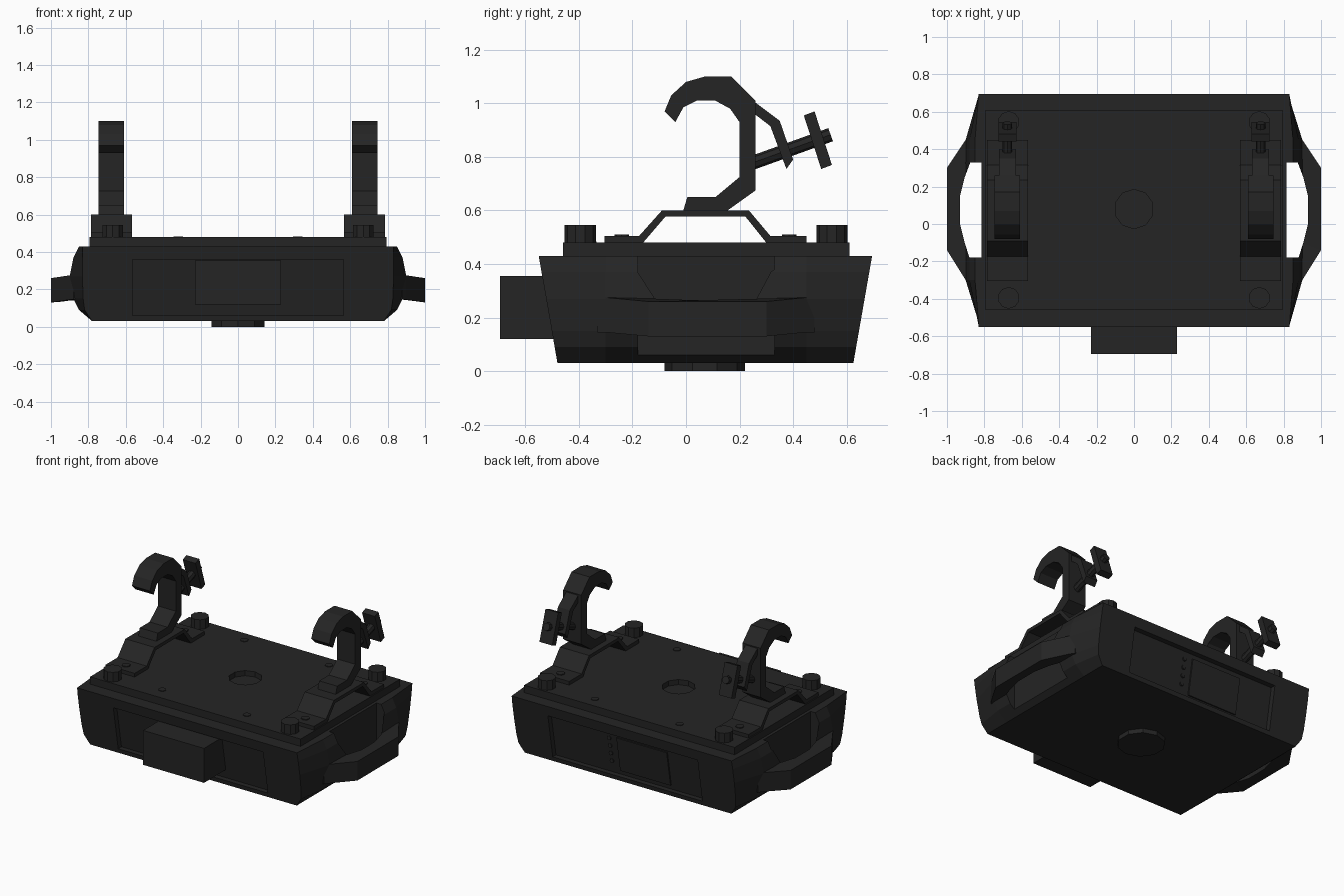
import bpy, bmesh
from mathutils import Vector

cube = bpy.data.objects.get("Cube")
if cube:
    bpy.data.objects.remove(cube, do_unlink=True)

black = bpy.data.materials.new("matte_black")
black.use_nodes = True
COLOUR = (0.018, 0.018, 0.018, 1)
black.diffuse_color = COLOUR
bsdf = next(n for n in black.node_tree.nodes if n.type == 'BSDF_PRINCIPLED')
bsdf.inputs["Base Color"].default_value = COLOUR
bsdf.inputs["Roughness"].default_value = 0.7


def finish(name, bm):
    bmesh.ops.recalc_face_normals(bm, faces=bm.faces)
    mesh = bpy.data.meshes.new(name)
    bm.to_mesh(mesh)
    bm.free()
    mesh.materials.append(black)
    obj = bpy.data.objects.new(name, mesh)
    bpy.context.scene.collection.objects.link(obj)
    return obj


def loft(name, rings):
    """Skin a series of closed rings and cap both ends."""
    bm = bmesh.new()
    loops = [[bm.verts.new(p) for p in ring] for ring in rings]
    n = len(loops[0])
    for a, b in zip(loops, loops[1:]):
        for i in range(n):
            j = (i + 1) % n
            bm.faces.new((a[i], a[j], b[j], b[i]))
    bm.faces.new(loops[0])
    bm.faces.new(loops[-1])
    return finish(name, bm)


def side_prism(name, profile, x0, x1):
    """Extrude a (y, z) profile along x."""
    return loft(name, [[(x, y, z) for y, z in profile] for x in (x0, x1)])


def box(name, x0, x1, y0, y1, z0, z1):
    return side_prism(name, [(y0, z0), (y1, z0), (y1, z1), (y0, z1)], x0, x1)


def rod(name, start, end, radius, sides=10):
    start, end = Vector(start), Vector(end)
    axis = end - start
    bm = bmesh.new()
    bmesh.ops.create_cone(bm, cap_ends=True, segments=sides, radius1=radius,
                          radius2=radius, depth=axis.length)
    turn = Vector((0, 0, 1)).rotation_difference(axis)
    for v in bm.verts:
        v.co = turn @ v.co + (start + end) / 2
    return finish(name, bm)


def cut(obj, cutters):
    """Subtract the cutters, then delete them."""
    for c in cutters:
        c.hide_render = True
        mod = obj.modifiers.new("cut", 'BOOLEAN')
        mod.operation, mod.solver, mod.object = 'DIFFERENCE', 'EXACT', c
    bpy.context.view_layer.update()
    graph = bpy.context.evaluated_depsgraph_get()
    mesh = bpy.data.meshes.new_from_object(obj.evaluated_get(graph))
    obj.modifiers.clear()
    obj.data = mesh
    for c in cutters:
        bpy.data.objects.remove(c, do_unlink=True)


def front_y(z):
    return -0.48 - 0.07 * (z - 0.03) / 0.4


def back_y(z):
    return 0.625 + 0.07 * (z - 0.03) / 0.4


def slab(name, face, x0, x1, z0, z1, d0, d1):
    """Sheared block parallel to a sloping end face, between two offsets."""
    return side_prism(name, [(face(z0) + d0, z0), (face(z0) + d1, z0),
                             (face(z1) + d1, z1), (face(z1) + d0, z1)], x0, x1)


def grip_cutter(s):
    """Upright D-shaped opening behind a side handle."""
    arc = [(0.815, -0.18), (0.88, -0.18), (0.905, -0.1), (0.93, 0.0),
           (0.93, 0.15), (0.905, 0.25), (0.875, 0.33), (0.815, 0.33)]
    return loft("grip_cutter", [[(s * x, y, z) for x, y in arc] for z in (-0.1, 0.6)])


# Main housing with bulging sides
bulge = [(0.85, 0.43), (0.88, 0.37), (0.9, 0.27), (0.88, 0.15), (0.85, 0.09), (0.78, 0.03)]
ends = [(0.83, 0.43), (0.832, 0.37), (0.832, 0.27), (0.828, 0.15), (0.82, 0.09), (0.78, 0.03)]


def section(half, y_of):
    full = half + [(-x, z) for x, z in reversed(half)]
    return [(x, y_of(z), z) for x, z in full]


housing = loft("housing", [section(ends, front_y), section(bulge, lambda z: -0.3),
                           section(bulge, lambda z: 0.45), section(ends, back_y)])
cut(housing, [grip_cutter(1), grip_cutter(-1),
              slab("front_recess", front_y, -0.565, 0.565, 0.06, 0.36, -0.1, 0.035),
              slab("back_recess", back_y, -0.565, 0.565, 0.06, 0.36, -0.035, 0.1)])

# Front display box, back access panel and its row of studs
box("display_box", -0.23, 0.23, -0.695, -0.44, 0.12, 0.355)
slab("back_panel", back_y, -0.31, 0.07, 0.09, 0.33, -0.04, -0.026)
for i in range(4):
    z = 0.145 + 0.055 * i
    y = back_y(z) - 0.035
    rod("back_stud", (0.13, y - 0.01, z), (0.13, y + 0.008, z), 0.014, 8)

# Lid plate with a round centre socket, and the base disc
lid = box("lid_plate", -0.795, 0.795, -0.46, 0.61, 0.42, 0.48)
cut(lid, [rod("socket_cutter", (0, 0.08, 0.445), (0, 0.08, 0.6), 0.105)])
rod("base_disc", (0, 0.07, 0), (0, 0.07, 0.04), 0.15)

# Clamp profiles
bracket = [(-0.305, 0.48), (-0.305, 0.505), (-0.175, 0.505), (-0.09, 0.6), (0.235, 0.6),
           (0.315, 0.505), (0.45, 0.505), (0.45, 0.48), (0.3, 0.48), (0.222, 0.577),
           (-0.077, 0.577), (-0.16, 0.48)]
hook = [(-0.01, 0.6), (0.005, 0.65), (0.11, 0.65), (0.2, 0.725), (0.2, 0.93), (0.165, 0.98),
        (0.11, 1.01), (0.04, 1.01), (-0.01, 0.985), (-0.04, 0.93), (-0.08, 0.97),
        (-0.055, 1.03), (0.0, 1.08), (0.07, 1.1), (0.17, 1.1), (0.26, 1.01),
        (0.26, 0.675), (0.155, 0.6)]
arm = [(0.25, 1.01), (0.35, 0.935), (0.4, 0.79), (0.375, 0.755), (0.315, 0.915), (0.25, 0.965)]
wing = [(0.44, 0.955), (0.48, 0.97), (0.545, 0.77), (0.505, 0.755)]

for s, side in ((1, "left"), (-1, "right")):
    # Side handle
    outline = [(0.8, -0.33), (0.88, -0.33), (0.9, -0.3), (1.0, -0.14),
               (1.0, 0.3), (0.9, 0.45), (0.88, 0.48), (0.8, 0.48)]
    low = [(s * x, y, 0.13 if x > 0.95 else 0.145) for x, y in outline]
    high = [(s * x, y, 0.26 if x > 0.95 else 0.275) for x, y in outline]
    cut(loft(side + "_handle", [low, high]), [grip_cutter(s)])

    # Hook clamp on its bracket
    cx = s * 0.677
    side_prism(side + "_bracket", bracket, cx - 0.11, cx + 0.11)
    side_prism(side + "_hook", hook, cx - 0.068, cx + 0.068)
    side_prism(side + "_clamp_arm", arm, cx - 0.045, cx + 0.045)
    side_prism(side + "_wing_plate", wing, cx - 0.048, cx + 0.048)
    rod(side + "_clamp_screw", (cx, 0.24, 0.775), (cx, 0.54, 0.883), 0.026, 8)

    # Feet, bracket screws and lid screws
    for y in (-0.395, 0.545):
        rod(side + "_foot", (s * 0.67, y, 0.47), (s * 0.67, y, 0.545), 0.058)
    for y in (-0.24, 0.385):
        rod(side + "_bracket_screw", (cx, y, 0.5), (cx, y, 0.511), 0.027, 8)
    for y in (-0.36, 0.525):
        rod(side + "_lid_screw", (s * 0.32, y, 0.475), (s * 0.32, y, 0.484), 0.025, 8)
